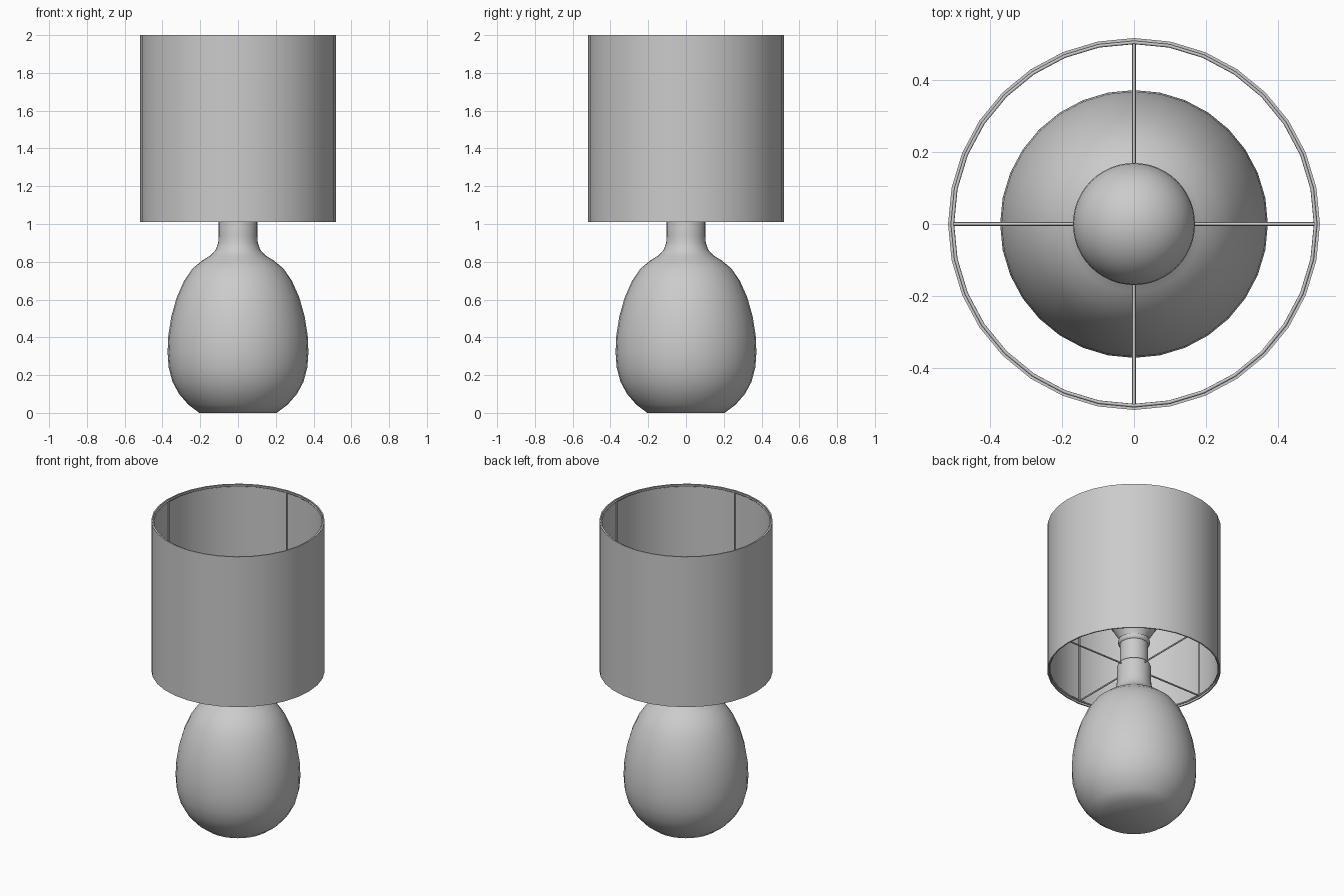
import bpy, bmesh, math
from mathutils import Vector

if "Cube" in bpy.data.objects:
    bpy.data.objects.remove(bpy.data.objects["Cube"])

SIDES = 32


def finish(name, bm, angle=60):
    bmesh.ops.remove_doubles(bm, verts=bm.verts, dist=1e-5)
    bmesh.ops.recalc_face_normals(bm, faces=bm.faces)
    mesh = bpy.data.meshes.new(name)
    bm.to_mesh(mesh)
    bm.free()
    obj = bpy.data.objects.new(name, mesh)
    bpy.context.collection.objects.link(obj)
    bpy.ops.object.select_all(action='DESELECT')
    obj.select_set(True)
    bpy.context.view_layer.objects.active = obj
    bpy.ops.object.shade_smooth_by_angle(angle=math.radians(angle))
    return obj


def lathe(name, profile, sides=SIDES, angle=60, closed=False):
    """Revolve (radius, z) points around the z axis."""
    bm = bmesh.new()
    verts = [bm.verts.new((r, 0, z)) for r, z in profile]
    pairs = list(zip(verts, verts[1:]))
    if closed:
        pairs.append((verts[-1], verts[0]))
    edges = [bm.edges.new(p) for p in pairs]
    bmesh.ops.spin(bm, geom=verts + edges, cent=(0, 0, 0), axis=(0, 0, 1),
                   angle=2 * math.pi, steps=sides, use_duplicate=False)
    return finish(name, bm, angle)


def rod(name, a, b, radius):
    a, b = Vector(a), Vector(b)
    bm = bmesh.new()
    bmesh.ops.create_cone(bm, cap_ends=True, segments=8, radius1=radius,
                          radius2=radius, depth=(b - a).length)
    rot = (b - a).to_track_quat('Z', 'Y').to_matrix()
    bmesh.ops.rotate(bm, verts=bm.verts, cent=(0, 0, 0), matrix=rot)
    bmesh.ops.translate(bm, verts=bm.verts, vec=(a + b) / 2)
    return finish(name, bm, 50)


def wire_ring(name, radius, z, wire):
    circle = [(radius + wire * math.cos(i * math.pi / 4),
               z + wire * math.sin(i * math.pi / 4)) for i in range(8)]
    return lathe(name, circle, closed=True)


# Egg-shaped base with shoulder and neck
lathe("lamp_base", [
    (0, 0), (0.205, 0), (0.262, 0.043), (0.312, 0.10), (0.347, 0.165),
    (0.367, 0.24), (0.373, 0.32), (0.369, 0.41), (0.353, 0.51),
    (0.325, 0.61), (0.285, 0.70), (0.24, 0.765), (0.19, 0.806),
    (0.145, 0.834), (0.117, 0.865), (0.105, 0.90), (0.102, 0.94),
    (0.102, 1.03), (0.097, 1.045), (0.085, 1.05), (0, 1.05)])

# Socket with rolled flange
lathe("bulb_socket", [
    (0, 1.04), (0.085, 1.04), (0.085, 1.185), (0.093, 1.19), (0.096, 1.203),
    (0.093, 1.216), (0.085, 1.22), (0, 1.22)], angle=50)

# Bulb: flared stem running into a sphere
bulb_r, bulb_z = 0.17, 1.41
bulb = [(0, 1.21), (0.082, 1.21), (0.09, 1.235), (0.108, 1.262)]
for i in range(17):
    t = math.radians(-40 + 130 * i / 16)
    bulb.append((bulb_r * math.cos(t) if i < 16 else 0, bulb_z + bulb_r * math.sin(t)))
lathe("bulb", bulb, sides=48)

# Thin drum shade
lathe("shade", [(0.518, 1.01), (0.518, 2.0), (0.51, 2.0), (0.51, 1.01)],
      closed=True)

# Wire frame inside the shade
wire, frame_r = 0.005, 0.506
wire_ring("frame_ring_top", frame_r, 1.992, wire)
wire_ring("frame_ring_bottom", frame_r, 1.025, wire)
for i in range(4):
    c, s = round(math.cos(i * math.pi / 2)), round(math.sin(i * math.pi / 2))
    rod(f"frame_upright_{i + 1}", (c * frame_r, s * frame_r, 1.02),
        (c * frame_r, s * frame_r, 1.99), wire)
    rod(f"frame_spoke_{i + 1}", (c * 0.08, s * 0.08, 1.025),
        (c * frame_r, s * frame_r, 1.025), wire)
